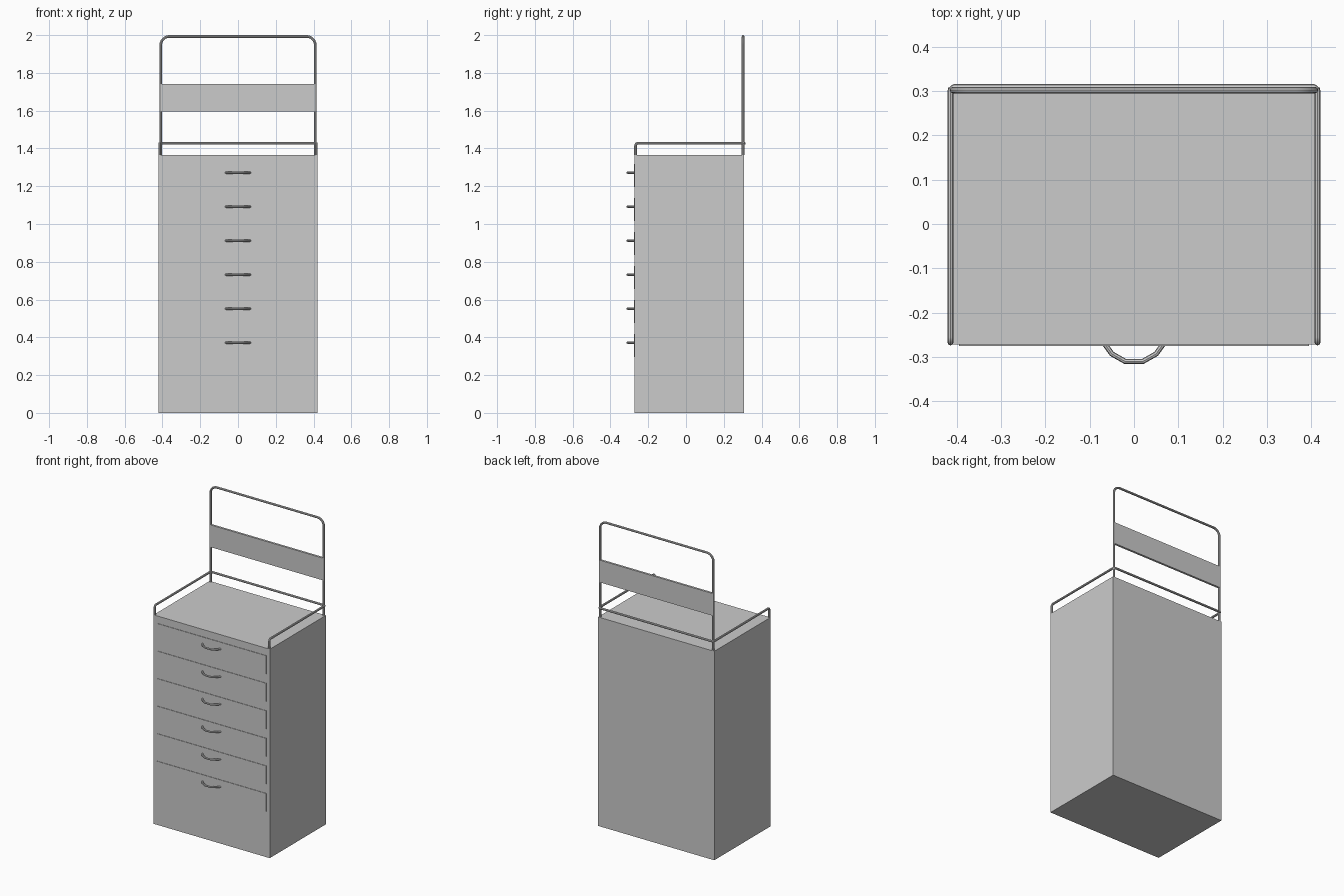
import bpy
from mathutils import Vector

if "Cube" in bpy.data.objects:
    bpy.data.objects.remove(bpy.data.objects["Cube"])


def box(name, lo, hi):
    lo, hi = Vector(lo), Vector(hi)
    bpy.ops.mesh.primitive_cube_add(size=1, location=(lo + hi) / 2)
    ob = bpy.context.object
    ob.name = name
    ob.scale = hi - lo
    bpy.ops.object.transform_apply(location=False, rotation=False, scale=True)
    return ob


def rounded(points, r, steps=5):
    """Replace the inner corners of a path with quarter-round bends."""
    pts = [Vector(p) for p in points]
    out = [pts[0]]
    for a, b, c in zip(pts, pts[1:], pts[2:]):
        u, v = (a - b).normalized() * r, (c - b).normalized() * r
        centre = b + u + v
        for i in range(steps + 1):
            t = i / steps
            d = (-v).lerp(-u, t)
            out.append(centre + d.normalized() * r)
    return out + [pts[-1]]


def tube(name, points, radius):
    cu = bpy.data.curves.new(name, 'CURVE')
    cu.dimensions = '3D'
    cu.bevel_depth = radius
    cu.bevel_resolution = 2
    cu.use_fill_caps = True
    sp = cu.splines.new('POLY')
    sp.points.add(len(points) - 1)
    for p, co in zip(sp.points, points):
        p.co = (*co, 1)
    ob = bpy.data.objects.new(name, cu)
    bpy.context.collection.objects.link(ob)
    bpy.ops.object.select_all(action='DESELECT')
    ob.select_set(True)
    bpy.context.view_layer.objects.active = ob
    bpy.ops.object.convert(target='MESH')
    bpy.ops.object.shade_smooth_by_angle()
    return bpy.context.object


TOP, FRONT, BACK = 1.365, -0.272, 0.308

# Cabinet body
box("cabinet_body", (-0.42, FRONT, 0), (0.42, BACK, TOP))

# Six thin drawer fronts, each with a bowed handle
half = [(-0.065, FRONT), (-0.05, -0.293), (-0.02, -0.31)]
bow = half + [(-x, y) for x, y in reversed(half)]
for i in range(6):
    z = 1.272 - 0.18 * i
    box(f"drawer_front_{i + 1}", (-0.395, FRONT - 0.003, z - 0.075),
        (0.395, FRONT + 0.01, z + 0.045))
    tube(f"drawer_handle_{i + 1}", [(x, y, z) for x, y in bow], 0.006)

# Guard rail around the sides and back of the top
rx, rf, rb, rz = 0.414, -0.267, 0.309, 1.427
tube("guard_rail", rounded([(-rx, rf, TOP), (-rx, rf, rz), (-rx, rb, rz),
                            (rx, rb, rz), (rx, rf, rz), (rx, rf, TOP)], 0.012), 0.007)

# Tall rear hoop
hx, hy = 0.409, 0.302
tube("rear_hoop", rounded([(-hx, hy, TOP), (-hx, hy, 1.993),
                           (hx, hy, 1.993), (hx, hy, TOP)], 0.045), 0.007)

# Flat panel held between the uprights
box("rear_panel", (-hx, hy - 0.007, 1.595), (hx, hy + 0.007, 1.74))
